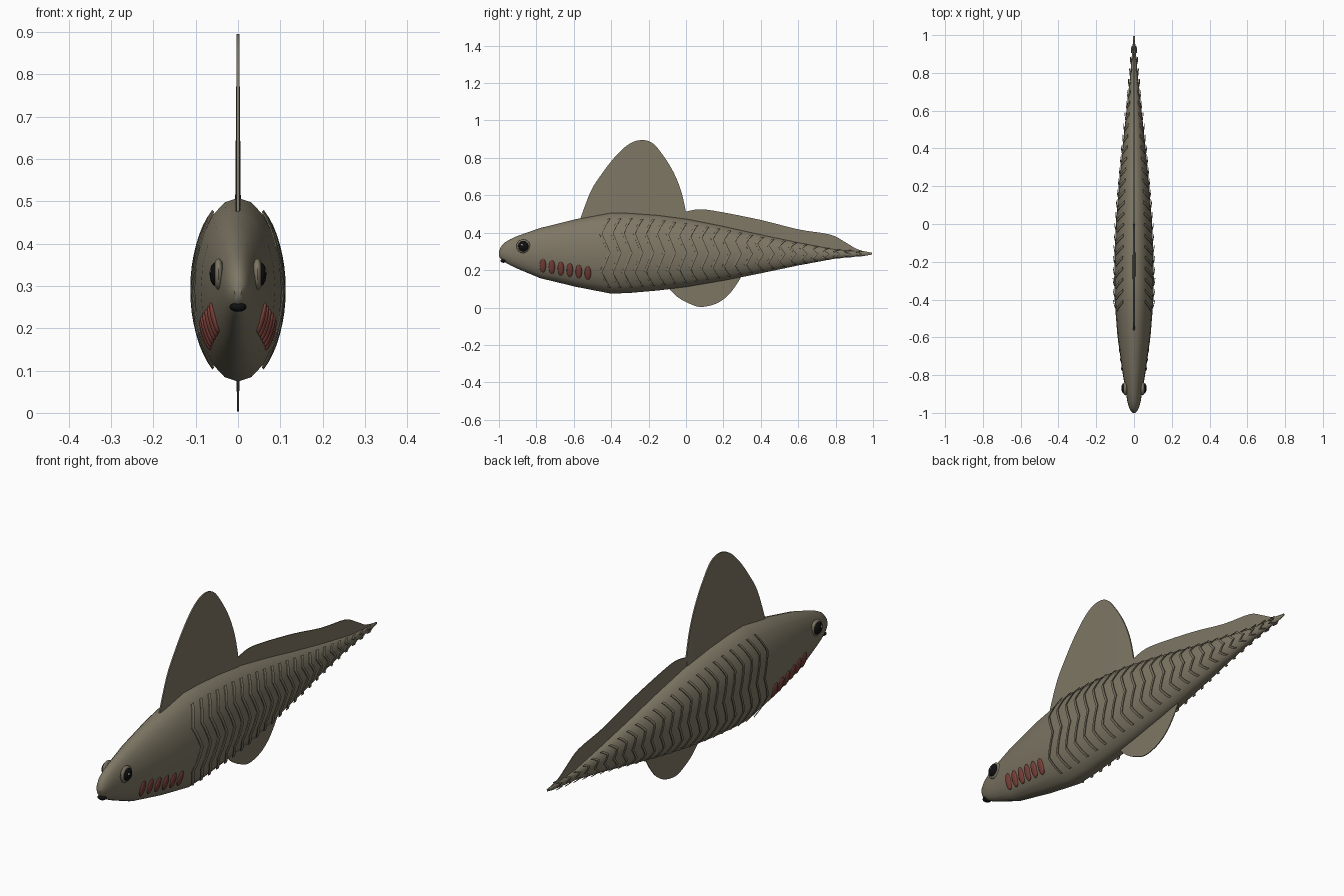
import bpy, bmesh, math
from mathutils import Vector, Matrix

cube = bpy.data.objects.get("Cube")
if cube:
    bpy.data.objects.remove(cube, do_unlink=True)


def material(name, rgb):
    m = bpy.data.materials.new(name)
    m.use_nodes = True
    m.diffuse_color = (*rgb, 1)
    bsdf = next(n for n in m.node_tree.nodes if n.type == 'BSDF_PRINCIPLED')
    bsdf.inputs["Base Color"].default_value = (*rgb, 1)
    return m


OLIVE = material("olive skin", (0.21, 0.185, 0.13))
RED = material("gill red", (0.19, 0.05, 0.04))
BLACK = material("eye black", (0.005, 0.005, 0.005))
PALE = material("eye glint", (0.6, 0.6, 0.55))

# Body stations: y, half width, top, bottom
STATIONS = [(-1, .008, .3, .275), (-.99, .018, .325, .26), (-.97, .027, .347, .243),
            (-.94, .035, .365, .226), (-.9, .042, .383, .207), (-.78, .062, .425, .157),
            (-.59, .088, .472, .111), (-.4, .103, .508, .074), (-.3, .105, .506, .078),
            (-.15, .102, .495, .091), (0, .096, .475, .109), (.2, .081, .435, .143),
            (.4, .062, .39, .183), (.6, .04, .348, .225), (.8, .019, .31, .262),
            (.96, .006, .297, .277), (.995, .002, .294, .284)]


def section(y):
    """Half width, centre height and half height of the body at y."""
    y = min(max(y, STATIONS[0][0]), STATIONS[-1][0])
    for a, b in zip(STATIONS, STATIONS[1:]):
        if y <= b[0]:
            t = (y - a[0]) / (b[0] - a[0])
            w, top, low = (a[i] + t * (b[i] - a[i]) for i in (1, 2, 3))
            return w, (top + low) / 2, (top - low) / 2


def skin(y, angle, lift=0):
    """Point on the body side, raised by lift along the section normal."""
    w, c, h = section(y)
    n = Vector((math.cos(angle) * h, 0, math.sin(angle) * w)).normalized()
    return Vector((w * math.cos(angle), y, c + h * math.sin(angle))) + n * lift, n


def finish(name, bm, mat, smooth=True):
    bmesh.ops.recalc_face_normals(bm, faces=bm.faces)
    me = bpy.data.meshes.new(name)
    bm.to_mesh(me)
    bm.free()
    me.materials.append(mat)
    ob = bpy.data.objects.new(name, me)
    bpy.context.collection.objects.link(ob)
    if smooth:
        bpy.ops.object.select_all(action='DESELECT')
        ob.select_set(True)
        bpy.context.view_layer.objects.active = ob
        bpy.ops.object.shade_smooth_by_angle(angle=math.radians(40))
    return ob


def loft(bm, rings, caps=True):
    """Closed rings of points joined into a tube."""
    rows = [[bm.verts.new(p) for p in r] for r in rings]
    n = len(rows[0])
    for a, b in zip(rows, rows[1:]):
        for i in range(n):
            j = (i + 1) % n
            bm.faces.new((a[i], a[j], b[j], b[i]))
    if caps:
        bm.faces.new(rows[0])
        bm.faces.new(rows[-1])


def ellipsoid(name, centre, radii, mat, tilt=0):
    bm = bmesh.new()
    bmesh.ops.create_uvsphere(bm, u_segments=20, v_segments=12, radius=1)
    m = Matrix.Translation(centre) @ Matrix.Rotation(tilt, 4, 'Y') @ Matrix.Diagonal((*radii, 1))
    bmesh.ops.transform(bm, matrix=m, verts=bm.verts)
    return finish(name, bm, mat)


# Body
bm = bmesh.new()
SIDES = 20
loft(bm, [[skin(s[0], 2 * math.pi * i / SIDES)[0] for i in range(SIDES)] for s in STATIONS])
finish("body", bm, OLIVE)


# Fins: a smooth outline joined to a base line inside the body
def smooth_path(points, steps=4):
    pts = [Vector(p) for p in points]
    out = []
    for i in range(len(pts) - 1):
        p0, p1, p2, p3 = pts[max(i - 1, 0)], pts[i], pts[i + 1], pts[min(i + 2, len(pts) - 1)]
        for k in range(steps):
            t = k / steps
            out.append(0.5 * (2 * p1 + (p2 - p0) * t + (2 * p0 - 5 * p1 + 4 * p2 - p3) * t * t
                              + (3 * p1 - p0 - 3 * p2 + p3) * t ** 3))
    return out + [pts[-1]]


def fin(name, outline, side, root, edge):
    bm = bmesh.new()
    rings = []
    for y, z in smooth_path(outline):
        w, c, h = section(y)
        base = c + side * h * 0.8
        rings.append([(-root, y, base), (-edge, y, z), (edge, y, z), (root, y, base)])
    loft(bm, rings)
    finish(name, bm, OLIVE)


fin("dorsal_fin", [(-.565, .475), (-.51, .62), (-.45, .715), (-.38, .805), (-.31, .87),
                   (-.245, .895), (-.18, .88), (-.12, .81), (-.065, .72), (-.025, .62),
                   (0, .51)], 1, .007, .003)
fin("rear_dorsal_fin", [(-.01, .51), (.07, .525), (.18, .512), (.4, .468), (.6, .418),
                        (.77, .39), (.85, .35), (.92, .31), (.995, .293)], 1, .004, .002)
fin("belly_fin", [(-.1, .11), (-.045, .056), (.02, .02), (.08, .003), (.16, .02),
                  (.22, .06), (.265, .115), (.3, .172)], -1, .005, .002)

# Muscle bands: thin zigzag strips standing just off each side
BANDS, STEPS = 24, 16
for side, label in ((1, "left"), (-1, "right")):
    bm = bmesh.new()
    for b in range(BANDS):
        y0 = -.44 + b * .059
        amp = .045 * (1 - .5 * b / BANDS)
        rings = []
        for k in range(STEPS + 1):
            t = k / STEPS
            wave = abs((t * 4) % 2 - 1)
            y = y0 + amp * wave - amp / 2
            angle = math.radians(58 - 116 * t)
            corners = [(0, .003), (0, .006), (.014, .008), (.014, .005)]
            ring = [skin(y + dy, angle, lift)[0] for dy, lift in corners]
            rings.append([(p.x * side, p.y, p.z) for p in ring])
        loft(bm, rings)
    finish(label + "_muscle_bands", bm, OLIVE, smooth=False)

# Gills and eyes on both sides
for side, label in ((1, "left"), (-1, "right")):
    for g in range(6):
        y = -.765 + g * .048
        z = .224 - g * .008
        w, c, h = section(y)
        p, n = skin(y, math.asin((z - c) / h))
        p.x *= side
        tilt = -math.atan2(n.z, n.x) * side
        ellipsoid(f"{label}_gill_{g + 1}", p, (.008, .017, .038), RED, tilt)
    ellipsoid(label + "_eye_rim", (.046 * side, -.87, .328), (.013, .037, .037), OLIVE)
    ellipsoid(label + "_pupil", (.053 * side, -.87, .328), (.014, .028, .028), BLACK)
    ellipsoid(label + "_eye_glint", (.0645 * side, -.877, .335), (.003, .005, .005), PALE)

# Mouth
ellipsoid("mouth", (0, -.976, .25), (.02, .016, .011), BLACK)
